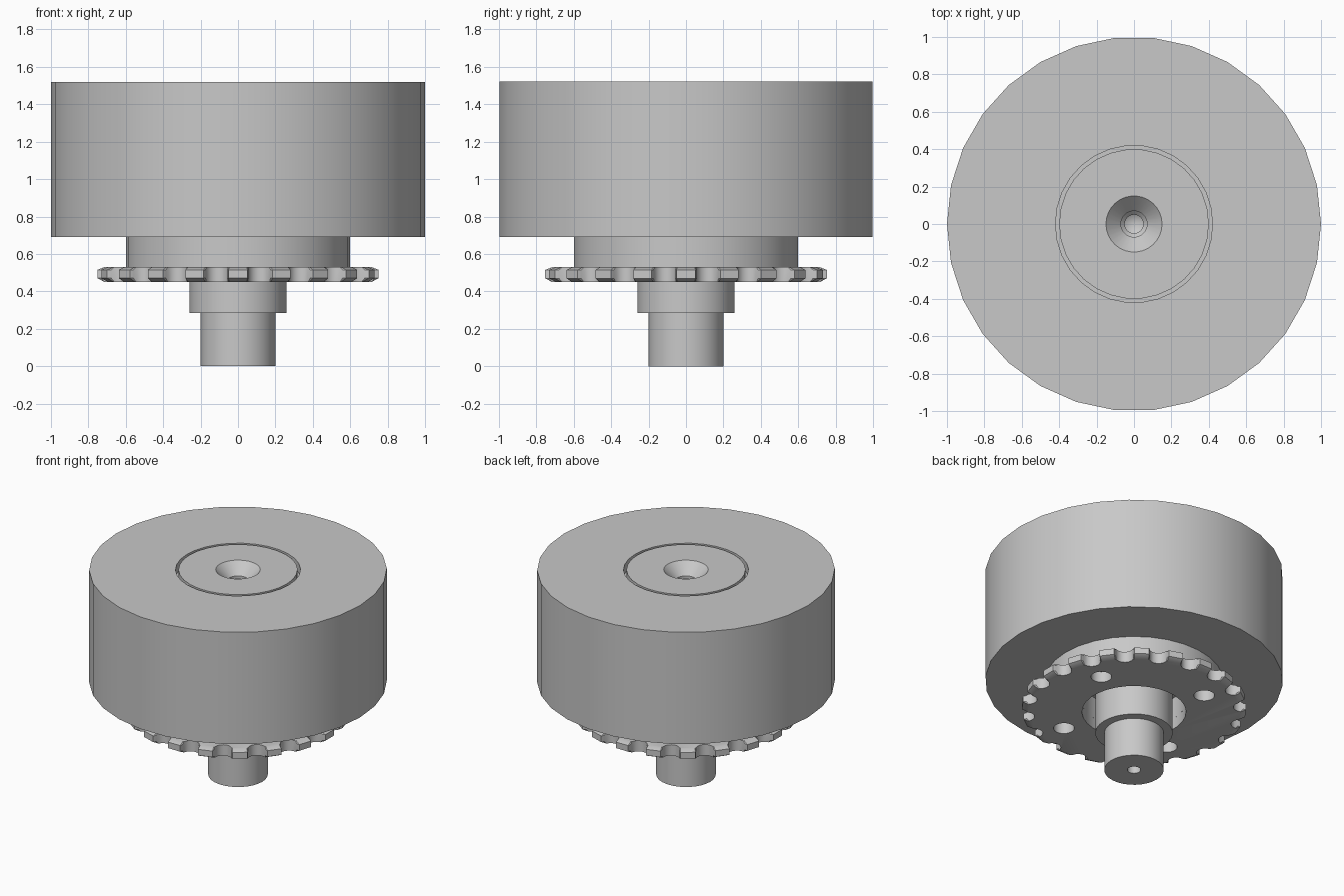
import bpy, bmesh
from math import sin, cos, pi, radians
from mathutils import Matrix

cube = bpy.data.objects.get("Cube")
if cube:
    bpy.data.objects.remove(cube, do_unlink=True)

# Single metal colour
metal = bpy.data.materials.new("grey_metal")
metal.use_nodes = True
GREY = (0.58, 0.58, 0.58, 1)
metal.diffuse_color = GREY
metal.node_tree.nodes["Principled BSDF"].inputs["Base Color"].default_value = GREY


def finish(bm, name):
    """Turn a bmesh into a shaded object."""
    bmesh.ops.recalc_face_normals(bm, faces=bm.faces)
    mesh = bpy.data.meshes.new(name)
    bm.to_mesh(mesh)
    bm.free()
    mesh.materials.append(metal)
    obj = bpy.data.objects.new(name, mesh)
    bpy.context.collection.objects.link(obj)
    return obj


def smooth(obj):
    bpy.ops.object.select_all(action="DESELECT")
    obj.select_set(True)
    bpy.context.view_layer.objects.active = obj
    bpy.ops.object.shade_smooth_by_angle(angle=radians(30))


def lathe(name, profile, closed=True, steps=30):
    """Spin a (radius, height) profile round the z axis."""
    bm = bmesh.new()
    verts = [bm.verts.new((r, 0, z)) for r, z in profile]
    pairs = list(zip(verts, verts[1:]))
    if closed:
        pairs.append((verts[-1], verts[0]))
    edges = [bm.edges.new(p) for p in pairs]
    bmesh.ops.spin(bm, geom=verts + edges, cent=(0, 0, 0), axis=(0, 0, 1),
                   angle=2 * pi, steps=steps)
    bmesh.ops.remove_doubles(bm, verts=bm.verts, dist=0.0005)
    obj = finish(bm, name)
    smooth(obj)
    return obj


# Drum with a recess for the end cap
lathe("drum", [(0.25, 0.69), (1, 0.69), (1, 1.52), (0.42, 1.52),
               (0.42, 1.45), (0.25, 1.45)])

# Hub between drum and sprocket
lathe("hub", [(0.35, 0.53), (0.6, 0.53), (0.6, 0.69), (0.35, 0.69)])

# Shaft with a centre-drilled lower end, and its sleeve
lathe("shaft", [(0, 0.1), (0.045, 0.07), (0.045, 0), (0.2, 0),
                (0.2, 1.2), (0, 1.2)], closed=False)
lathe("sleeve", [(0.19, 0.285), (0.26, 0.285), (0.26, 1.3), (0.19, 1.3)])

# End cap with countersunk centre hole
lathe("end_cap", [(0, 1.2), (0.4, 1.2), (0.4, 1.52), (0.15, 1.52),
                  (0.07, 1.44), (0.07, 1.42), (0.05, 1.4), (0.05, 1.3),
                  (0, 1.27)], closed=False)


# Sprocket: round roller seats between chamfered teeth
TEETH, TIP, SEAT_CENTRE, SEAT_R = 20, 0.75, 0.73, 0.06
outline = []
for i in range(TEETH):
    a = 2 * pi * (i + 0.5) / TEETH
    local = [(TIP, -0.068)]
    local += [(SEAT_CENTRE - SEAT_R * sin(t), -SEAT_R * cos(t))
              for t in (pi * k / 8 for k in range(9))]
    local.append((TIP, 0.068))
    outline += [(x * cos(a) - y * sin(a), x * sin(a) + y * cos(a)) for x, y in local]

bm = bmesh.new()
layers = []
for z, limit in ((0.45, 0.715), (0.47, 1), (0.515, 1), (0.53, 0.715)):
    ring = []
    for x, y in outline:
        k = min(1, limit / (x * x + y * y) ** 0.5)
        ring.append(bm.verts.new((x * k, y * k, z)))
    layers.append(ring)
for low, high in zip(layers, layers[1:]):
    for i in range(len(outline)):
        j = (i + 1) % len(outline)
        bm.faces.new((low[i], low[j], high[j], high[i]))
bm.faces.new(layers[0])
bm.faces.new(layers[-1])
sprocket = finish(bm, "sprocket")

# Cutter for the bore and four bolt holes
bm = bmesh.new()
holes = [(0, 0, 0.35)]
for i in range(4):
    a = radians(25 + 90 * i)
    holes.append((0.52 * cos(a), 0.52 * sin(a), 0.07))
for x, y, r in holes:
    bmesh.ops.create_cone(bm, cap_ends=True, segments=30, radius1=r, radius2=r,
                          depth=0.3, matrix=Matrix.Translation((x, y, 0.49)))
cutter = finish(bm, "hole_cutter")
cutter.hide_render = True
cut = sprocket.modifiers.new("holes", "BOOLEAN")
cut.operation = "DIFFERENCE"
cut.solver = "EXACT"
cut.object = cutter
bpy.context.view_layer.objects.active = sprocket
bpy.ops.object.modifier_apply(modifier=cut.name)
bpy.data.objects.remove(cutter, do_unlink=True)
smooth(sprocket)
